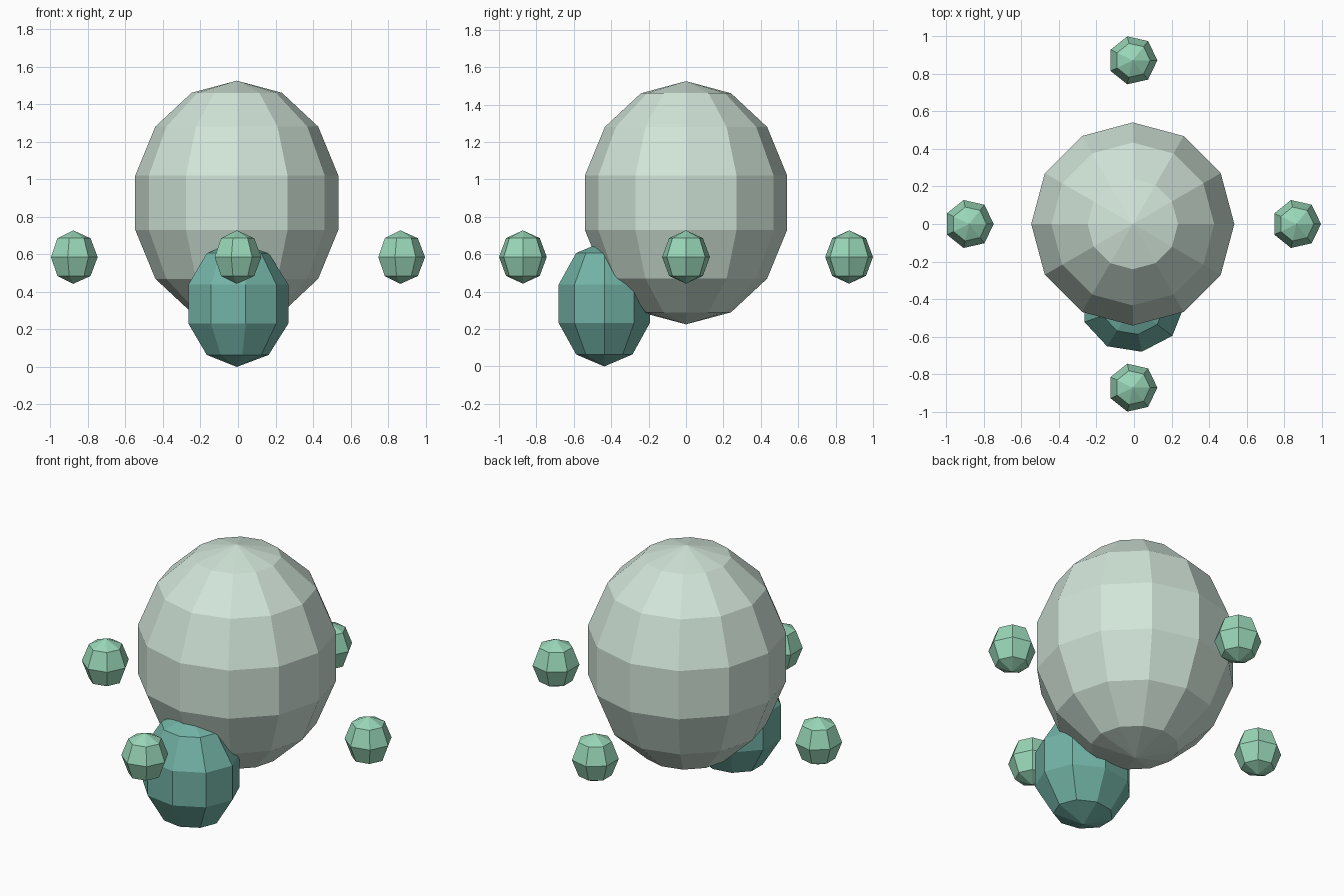
import bpy
import bmesh
from math import sin, cos, pi

if "Cube" in bpy.data.objects:
    bpy.data.objects.remove(bpy.data.objects["Cube"])

CX = -0.0065  # common centre axis of all parts


def material(name, rgb):
    m = bpy.data.materials.new(name)
    m.diffuse_color = (*rgb, 1)
    m.use_nodes = True
    m.node_tree.nodes["Principled BSDF"].inputs["Base Color"].default_value = m.diffuse_color
    return m


def ball(name, segments, rings, centre, radii, mat):
    """Flat-faced ellipsoid with its first column of vertices towards +x."""
    bm = bmesh.new()
    top = bm.verts.new((0, 0, 1))
    bottom = bm.verts.new((0, 0, -1))
    rows = []
    for r in range(1, rings):
        t = pi * r / rings
        rows.append([bm.verts.new((sin(t) * cos(2 * pi * s / segments),
                                   sin(t) * sin(2 * pi * s / segments),
                                   cos(t))) for s in range(segments)])
    for s in range(segments):
        n = (s + 1) % segments
        bm.faces.new((top, rows[0][s], rows[0][n]))
        for a, b in zip(rows, rows[1:]):
            bm.faces.new((a[s], b[s], b[n], a[n]))
        bm.faces.new((bottom, rows[-1][n], rows[-1][s]))
    bmesh.ops.scale(bm, vec=radii, verts=bm.verts)
    bmesh.ops.recalc_face_normals(bm, faces=bm.faces)
    mesh = bpy.data.meshes.new(name)
    bm.to_mesh(mesh)
    bm.free()
    mesh.materials.append(mat)
    obj = bpy.data.objects.new(name, mesh)
    obj.location = centre
    bpy.context.collection.objects.link(obj)
    return obj


pale = material("pale_green", (0.64, 0.78, 0.69))
teal = material("teal", (0.17, 0.45, 0.38))
mint = material("mint", (0.32, 0.68, 0.48))

# Large body
ball("body", 12, 7, (CX, 0, 0.875), (0.555, 0.555, 0.65), pale)

# Lower front lobe, partly sunk into the body
ball("front_lobe", 9, 5, (CX, -0.437, 0.335), (0.289, 0.26, 0.335), teal)

# Four small floating balls around the body
for i, side in enumerate(("right", "back", "left", "front")):
    a = i * pi / 2
    ball("orbiting_ball_" + side, 7, 4,
         (CX + 0.872 * cos(a), 0.872 * sin(a), 0.585),
         (0.131, 0.131, 0.1425), mint)
